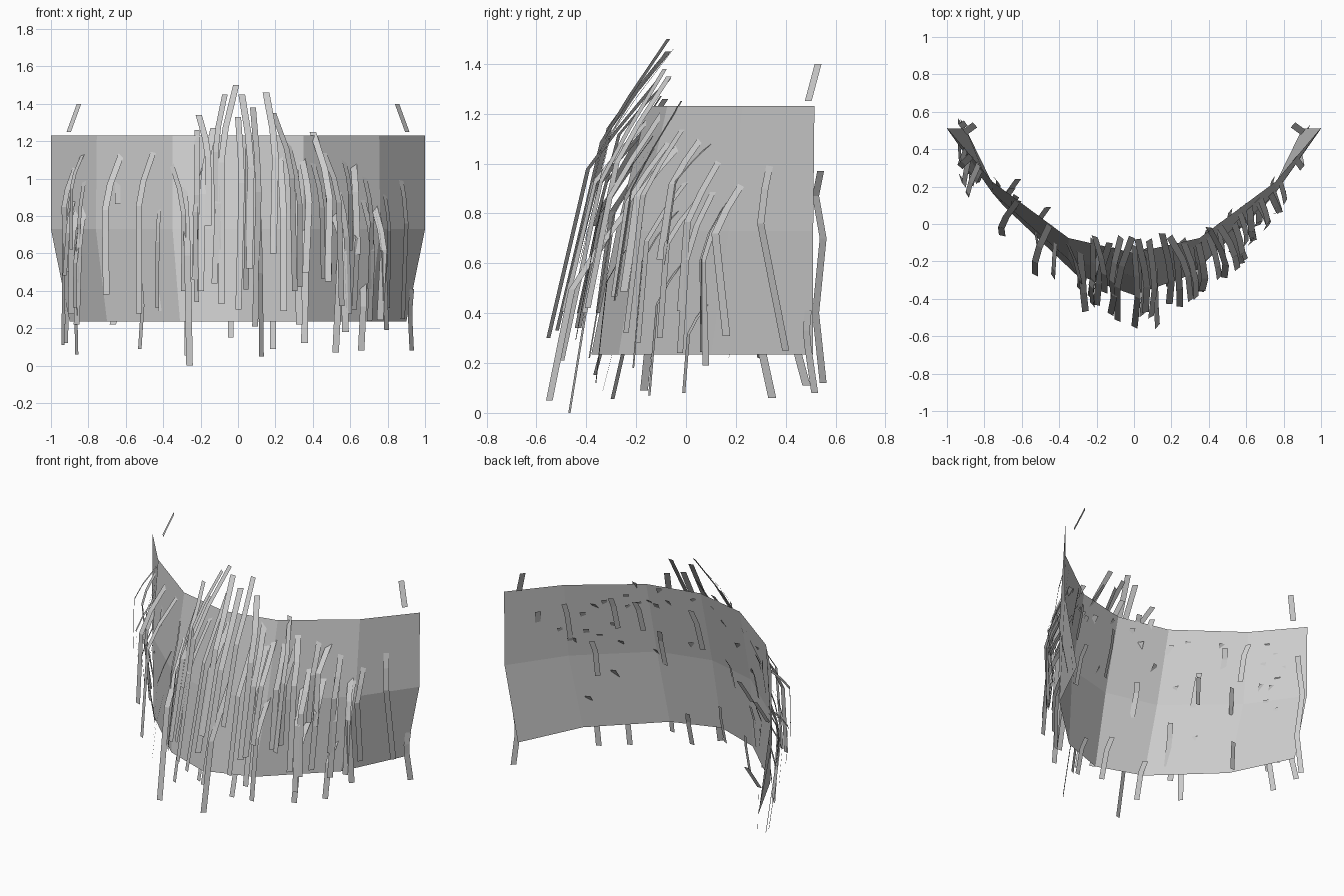
import bpy, bmesh, random
from mathutils import Vector

if "Cube" in bpy.data.objects:
    bpy.data.objects.remove(bpy.data.objects["Cube"])

random.seed(4)
grey = bpy.data.materials.new("leaf grey")
grey.diffuse_color = (0.6, 0.6, 0.6, 1)
grey.use_nodes = True
grey.node_tree.nodes["Principled BSDF"].inputs["Base Color"].default_value = grey.diffuse_color

# half outlines (x, y) of the curved backing at three heights
ROWS = [
    (0.235, [(0, -0.38), (0.31, -0.27), (0.70, 0.10), (0.90, 0.51)]),
    (0.73, [(0, -0.28), (0.35, -0.19), (0.76, 0.17), (1.0, 0.51)]),
    (1.23, [(0, -0.155), (0.35, -0.075), (0.755, 0.225), (1.0, 0.515)]),
]


def row_y(row, x):
    """Depth of one backing row at a given x."""
    x = min(abs(x), row[-1][0])
    for (xa, ya), (xb, yb) in zip(row, row[1:]):
        if x <= xb:
            return ya + (yb - ya) * (x - xa) / (xb - xa)
    return row[-1][1]


def sheet_y(x, z):
    """Depth of the backing at x and z, continued above and below."""
    lo, hi = (0, 1) if z < 0.73 else (1, 2)
    (za, ra), (zb, rb) = ROWS[lo], ROWS[hi]
    t = (z - za) / (zb - za)
    return row_y(ra, x) * (1 - t) + row_y(rb, x) * t


def finish(bm, name):
    me = bpy.data.meshes.new(name)
    bm.to_mesh(me)
    bm.free()
    me.materials.append(grey)
    ob = bpy.data.objects.new(name, me)
    bpy.context.collection.objects.link(ob)
    return ob


# curved backing sheet
bm = bmesh.new()
grid = []
for z, half in ROWS:
    pts = [(-x, y) for x, y in half[:0:-1]] + half
    grid.append([bm.verts.new((x, y, z)) for x, y in pts])
for a, b in zip(grid, grid[1:]):
    for i in range(len(a) - 1):
        bm.faces.new((a[i], a[i + 1], b[i + 1], b[i]))
finish(bm, "curved_backing")


def blade(bm, pts, width, twist=0.0):
    """Flat ribbon through pts, its width lying along the backing."""
    x = pts[0].x
    slope = (sheet_y(x + 0.1, 0.8) - sheet_y(x - 0.1, 0.8)) / 0.2
    side = Vector((1, slope + twist, 0)).normalized() * width / 2
    pairs = [(bm.verts.new(p - side), bm.verts.new(p + side)) for p in pts]
    for (a, b), (c, d) in zip(pairs, pairs[1:]):
        bm.faces.new((c, d, b, a))


def hanging_blade(bm, x, z0, dx, z1):
    """Blade that leans out of the backing, then hangs down."""
    if x < -0.78:
        lean = random.uniform(0.02, 0.16)
    elif x > 0.84:
        lean = random.uniform(0.0, 0.06)
    else:
        lean = 0.16 - 0.10 * abs(x) + random.uniform(-0.03, 0.02)
    zm = z0 + (z1 - z0) * random.uniform(0.33, 0.45)
    zt = z0 + (zm - z0) * 0.55
    drift = random.uniform(-0.02, 0.015)
    blade(bm, [
        Vector((x, sheet_y(x, z0) + 0.015, z0)),
        Vector((x + dx * 0.7, sheet_y(x, zt) - lean * 0.55, zt)),
        Vector((x + dx, sheet_y(x, zm) - lean, zm)),
        Vector((x + dx + drift, sheet_y(x, z1) - lean - 0.01, z1)),
    ], 0.036, random.uniform(-0.9, 0.9))


# hanging outer blades: top x, top z, sideways drift, bottom z
OUTER = [
    (-0.90, 0.96, -0.03, 0.11), (-0.87, 1.06, -0.06, 0.50), (-0.83, 1.13, -0.06, 0.62),
    (-0.82, 0.85, -0.03, 0.22), (-0.87, 0.66, 0.00, 0.06), (-0.62, 1.14, -0.09, 0.38),
    (-0.45, 1.15, -0.08, 0.28), (-0.42, 0.85, -0.01, 0.31), (-0.37, 1.12, 0.08, 0.40),
    (-0.29, 0.98, 0.02, 0.00), (-0.21, 1.34, 0.05, 0.75), (-0.17, 1.10, -0.06, 0.34),
    (-0.13, 1.27, -0.06, 0.40), (-0.07, 1.45, -0.05, 0.62), (-0.01, 1.50, -0.08, 0.33),
    (0.02, 1.45, 0.05, 0.52), (0.00, 1.33, 0.02, 0.30), (0.15, 1.46, 0.05, 0.60),
    (0.08, 1.38, 0.03, 0.21), (0.11, 0.85, 0.01, 0.05), (0.19, 1.35, 0.10, 0.40),
    (0.26, 1.22, 0.07, 0.42), (0.35, 0.75, 0.01, 0.12), (0.40, 1.25, 0.09, 0.45),
    (0.30, 1.10, 0.02, 0.22), (0.45, 1.16, 0.09, 0.32), (0.55, 0.62, -0.01, 0.07),
    (0.60, 0.88, 0.04, 0.30), (0.66, 0.92, 0.06, 0.24), (0.74, 0.86, 0.04, 0.19),
    (0.86, 1.07, 0.04, 0.25), (0.93, 0.41, -0.01, 0.08), (0.67, 0.45, 0.00, 0.08),
    (-0.53, 0.50, 0.02, 0.09), (0.53, 0.96, 0.05, 0.28),
]
bm = bmesh.new()
for row in OUTER:
    hanging_blade(bm, *row)
finish(bm, "outer_blades")

# fuller growth on the right half and at the far left
bm = bmesh.new()
for i in range(9):
    x = 0.34 + 0.055 * i
    z0 = random.uniform(0.8, 1.15) - 0.25 * max(x - 0.5, 0)
    hanging_blade(bm, x, z0, random.uniform(0.0, 0.06), z0 - random.uniform(0.5, 0.65))
for i in range(4):
    z0 = random.uniform(0.7, 1.05)
    hanging_blade(bm, -0.88 + 0.02 * i, z0, -0.03, z0 - random.uniform(0.4, 0.6))
for x in (-0.22, -0.1, 0.05, 0.22):
    z0 = random.uniform(1.05, 1.3)
    hanging_blade(bm, x, z0, random.uniform(-0.03, 0.04), z0 - random.uniform(0.6, 0.85))
finish(bm, "filler_blades")

# short blades showing through on the hollow side
bm = bmesh.new()
for i in range(14):
    x = -0.8 + 1.6 * (i + 0.5) / 14
    z0 = random.choice((0.38, 0.62, 0.85, 1.08)) + random.uniform(-0.08, 0.08)
    z1 = z0 - random.uniform(0.18, 0.3)
    zm = (z0 + z1) / 2 + 0.05
    d = random.uniform(-0.02, 0.02)
    blade(bm, [
        Vector((x, sheet_y(x, z0) + 0.04, z0)),
        Vector((x + d, sheet_y(x, zm) + 0.025, zm)),
        Vector((x + d, sheet_y(x, z1) + 0.01, z1)),
    ], 0.034, random.uniform(-0.4, 0.4))
# three that stand further into the hollow on the left
for x, y, z in ((-0.62, 0.24, 0.37), (-0.46, 0.09, 0.85), (-0.65, 0.19, 0.8)):
    blade(bm, [Vector((x, y, z)), Vector((x - 0.05, y - 0.07, z - 0.15))], 0.034, 0.9)
finish(bm, "inner_blades")

# blades at the two upper corners and along the rear edge
bm = bmesh.new()
for s in (-1, 1):
    blade(bm, [Vector((s * 0.85, 0.53, 1.40)), Vector((s * 0.905, 0.49, 1.25))], 0.036, -s * 0.2)
blade(bm, [Vector((-0.90, 0.54, 0.97)), Vector((-0.93, 0.52, 0.87)),
           Vector((-0.93, 0.55, 0.70)), Vector((-0.91, 0.52, 0.40)),
           Vector((-0.92, 0.55, 0.12))], 0.034)
finish(bm, "corner_blades")
